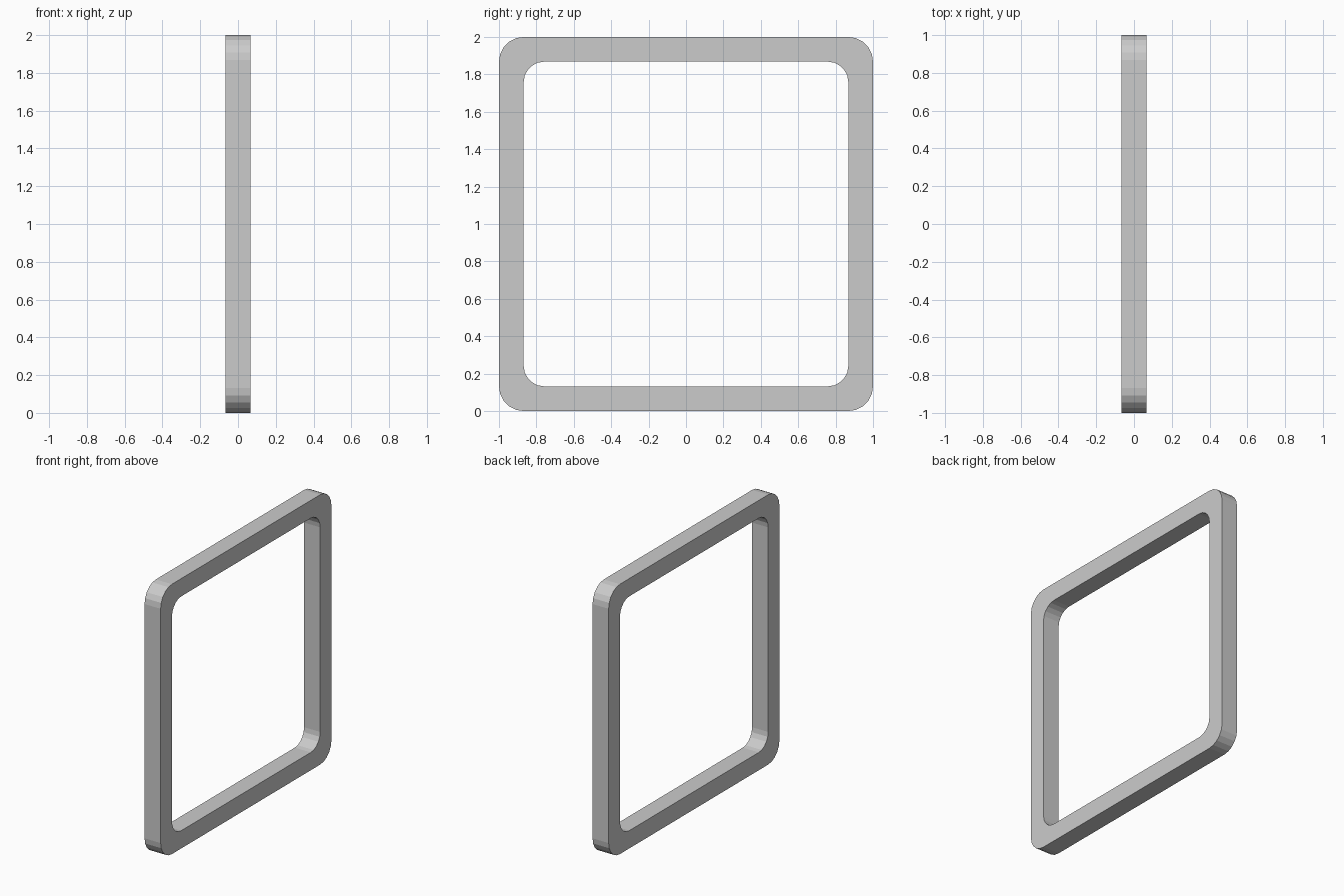
import bpy, bmesh
from math import sin, cos, pi

if "Cube" in bpy.data.objects:
    bpy.data.objects.remove(bpy.data.objects["Cube"])

HALF, BAR, DEPTH = 1.0, 0.132, 0.066   # outer half size, bar width, half thickness
R_OUT, R_IN, STEPS = 0.132, 0.11, 5    # corner radii and facets per corner


def rounded_square(half, radius):
    """Outline in the y/z plane, centred on z = 1."""
    pts = []
    c = half - radius
    for q, (sy, sz) in enumerate([(1, 1), (-1, 1), (-1, -1), (1, -1)]):
        for i in range(STEPS + 1):
            a = (q + i / STEPS) * pi / 2
            pts.append((sy * c + radius * cos(a), 1 + sz * c + radius * sin(a)))
    return pts


def make_loop(bm, pts, x):
    return [bm.verts.new((x, y, z)) for y, z in pts]


# Square frame: outer and inner outlines on both faces, joined by quads
bm = bmesh.new()
outer, inner = rounded_square(HALF, R_OUT), rounded_square(HALF - BAR, R_IN)
loops = [make_loop(bm, outer, -DEPTH), make_loop(bm, outer, DEPTH),
         make_loop(bm, inner, DEPTH), make_loop(bm, inner, -DEPTH)]
n = len(outer)
for k in range(4):
    a, b = loops[k], loops[(k + 1) % 4]
    for i in range(n):
        j = (i + 1) % n
        bm.faces.new((a[i], a[j], b[j], b[i]))
bmesh.ops.recalc_face_normals(bm, faces=bm.faces)

mesh = bpy.data.meshes.new("square_frame")
bm.to_mesh(mesh)
bm.free()
bpy.context.collection.objects.link(bpy.data.objects.new("square_frame", mesh))
